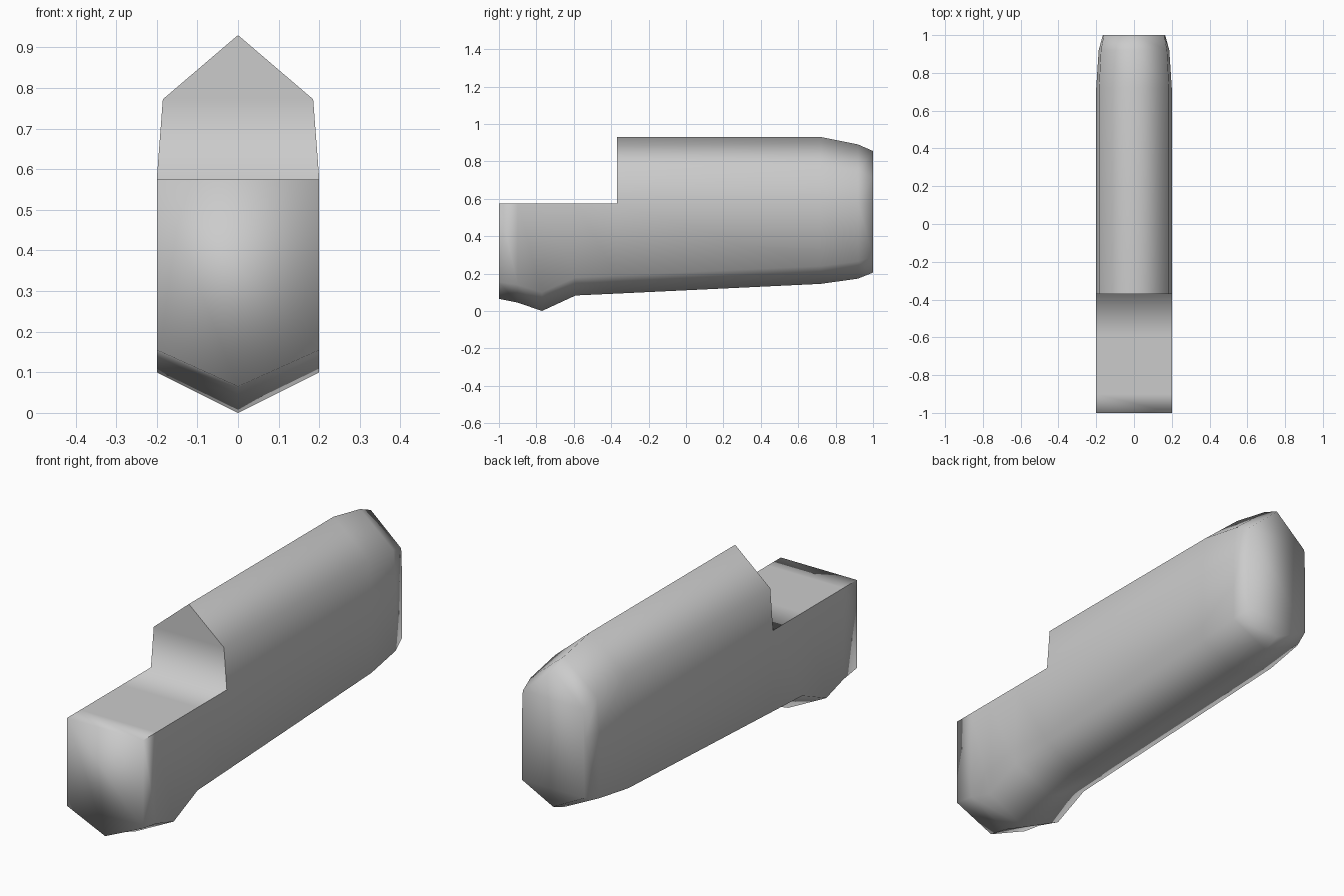
import bpy
import bmesh

cube = bpy.data.objects.get("Cube")
if cube:
    bpy.data.objects.remove(cube)

DECK = 0.575
STEP = -0.37

# Lower hull stations: y, half width, chine height, keel height
LOWER = [
    (-1.0, 0.2, 0.155, 0.065),
    (-0.9, 0.2, 0.14, 0.045),
    (-0.77, 0.2, 0.1, 0.0),
    (-0.59, 0.2, 0.18, 0.083),
    (STEP, 0.2, 0.19, 0.093),
    (0.72, 0.2, 0.24, 0.145),
    (0.92, 0.187, 0.265, 0.173),
    (1.0, 0.165, 0.29, 0.205),
]
# Upper housing stations: y, base half width, shoulder half width, shoulder height, ridge height
UPPER = [
    (STEP, 0.2, 0.185, 0.772, 0.93),
    (0.72, 0.2, 0.185, 0.772, 0.93),
    (0.92, 0.187, 0.175, 0.742, 0.89),
    (1.0, 0.165, 0.16, 0.715, 0.855),
]

bm = bmesh.new()


def arch(y, base, side, side_z, mid_z):
    """Five points from the left deck edge round to the right one."""
    points = [(base, DECK), (side, side_z), (0, mid_z), (-side, side_z), (-base, DECK)]
    return [bm.verts.new((x, y, z)) for x, z in points]


def loft(rings):
    for a, b in zip(rings, rings[1:]):
        for i in range(len(a) - 1):
            bm.faces.new((a[i], a[i + 1], b[i + 1], b[i]))


# Hull and housing shells
hull = [arch(y, w, w, chine, keel) for y, w, chine, keel in LOWER]
housing = [arch(*row) for row in UPPER]
loft(hull)
loft(housing)

# Open front deck
for a, b in zip(hull, hull[1:]):
    if b[0].co.y <= STEP + 0.001:
        bm.faces.new((a[0], b[0], b[-1], a[-1]))

# Nose, step wall and tail
bm.faces.new(hull[0])
bm.faces.new(housing[0])
bm.faces.new(hull[-1])
bm.faces.new(housing[-1])

bmesh.ops.remove_doubles(bm, verts=bm.verts, dist=0.0005)
bmesh.ops.dissolve_edges(bm, edges=[
    e for e in bm.edges if all(v.co.y > 0.99 and abs(v.co.z - DECK) < 0.001 for v in e.verts)])
bmesh.ops.recalc_face_normals(bm, faces=bm.faces)

# Smooth everywhere except the deck sides and the step wall outline
for face in bm.faces:
    face.smooth = True
for edge in bm.edges:
    a, b = (v.co for v in edge.verts)
    on_deck = all(abs(p.z - DECK) < 0.001 and p.y < STEP + 0.001 for p in (a, b))
    deck_side = on_deck and abs(a.x - b.x) < 0.001
    wall_rim = all(abs(p.y - STEP) < 0.001 and p.z > DECK - 0.001 for p in (a, b)) and not on_deck
    if deck_side or wall_rim:
        edge.smooth = False

mesh = bpy.data.meshes.new("stepped_body")
bm.to_mesh(mesh)
bm.free()
body = bpy.data.objects.new("stepped_body", mesh)
bpy.context.collection.objects.link(body)

# Plain grey finish
grey = bpy.data.materials.new("plain_grey")
grey.use_nodes = True
colour = (0.6, 0.6, 0.6, 1)
grey.diffuse_color = colour
grey.node_tree.nodes["Principled BSDF"].inputs["Base Color"].default_value = colour
mesh.materials.append(grey)
